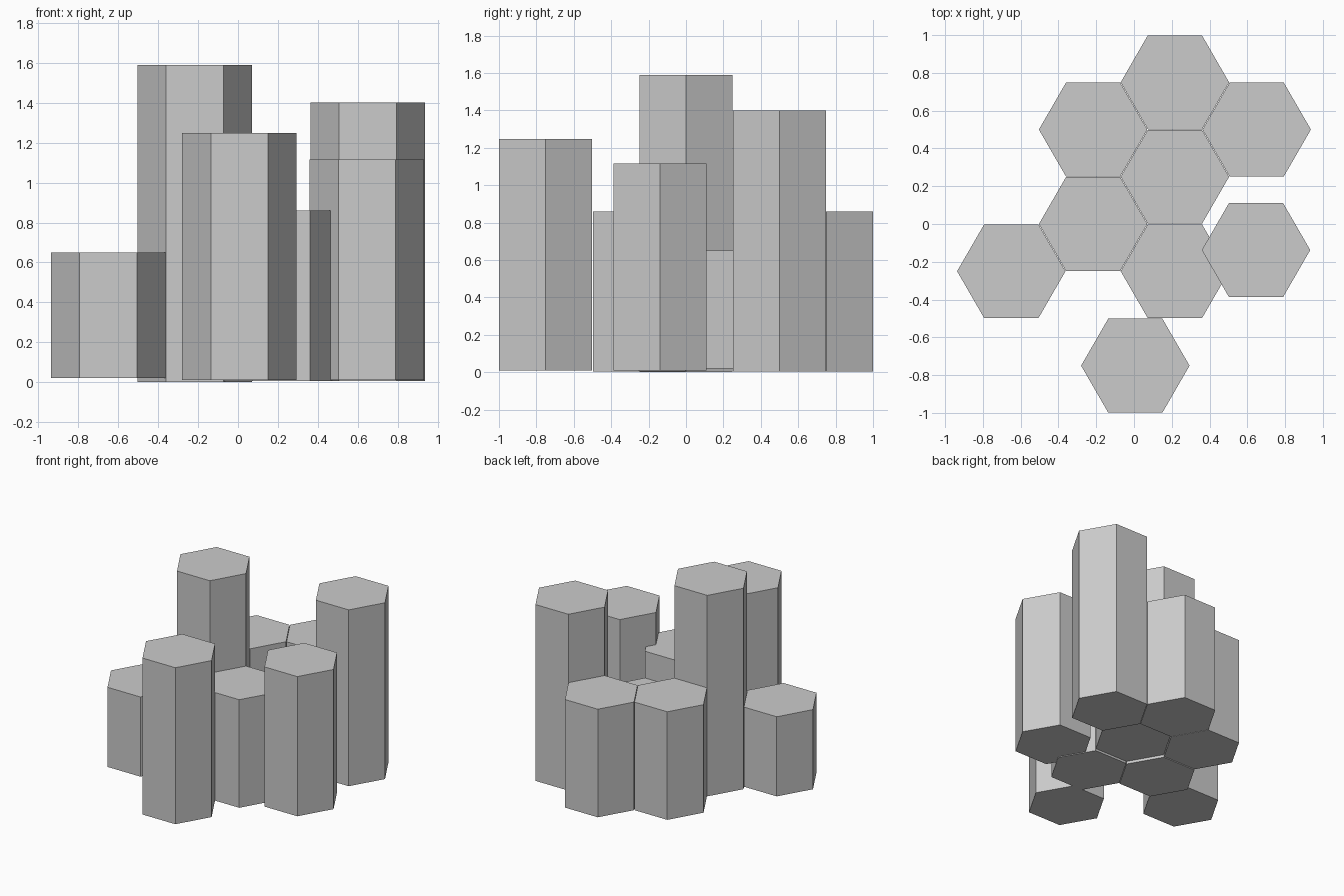
import bpy
from math import sqrt

if "Cube" in bpy.data.objects:
    bpy.data.objects.remove(bpy.data.objects["Cube"])

R = 0.287          # corner radius of each hexagonal column
DX, DY = 0.25 * sqrt(3) / 2, 0.25   # hex grid half-steps


def column(name, x, y, bottom, top):
    """Solid six-sided prism with corners pointing along x."""
    bpy.ops.mesh.primitive_cylinder_add(
        vertices=6, radius=R, depth=top - bottom,
        location=(x, y, (top + bottom) / 2), rotation=(0, 0, 0.5235988))
    ob = bpy.context.object
    ob.name = name
    return ob


# Columns on the hexagonal grid: name, x step, y step, bottom, top
grid = [
    ("back_column", 1, 3, 0.005, 0.86),
    ("back_left_column", -1, 2, 0.005, 0.86),
    ("back_right_column", 3, 2, 0.005, 1.40),
    ("inner_column", 1, 1, 0.02, 0.65),
    ("tallest_column", -1, 0, 0.0, 1.59),
    ("left_low_column", -3, -1, 0.02, 0.65),
    ("front_inner_column", 1, -1, 0.005, 0.86),
]
for name, i, j, bottom, top in grid:
    column(name, i * DX, j * DY, bottom, top)

# Columns standing off the grid
column("right_column", 0.646, -0.138, 0.01, 1.115)
column("front_column", 0.007, -0.75, 0.01, 1.248)
